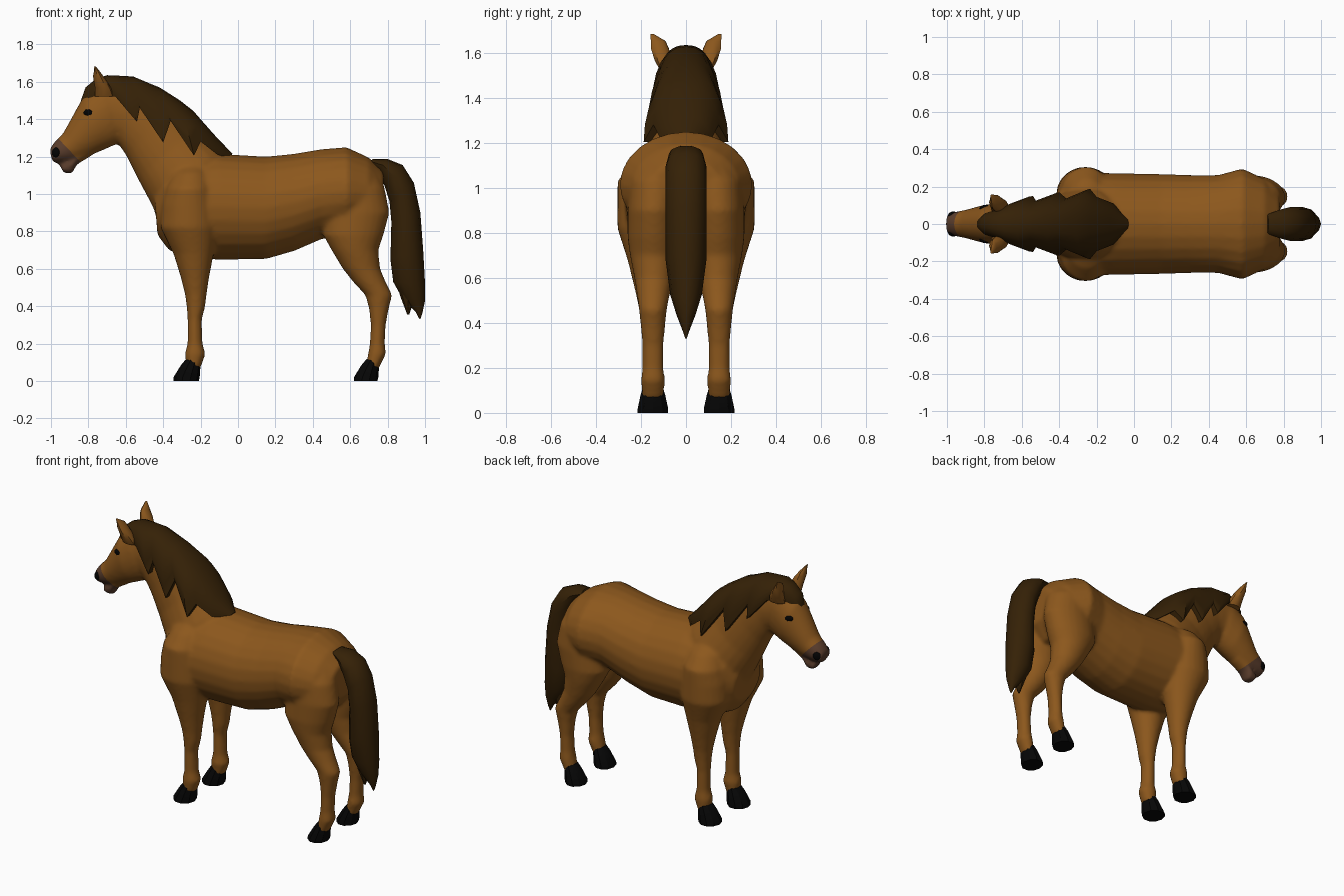
import bpy, bmesh, math
from mathutils import Vector


def material(name, rgb):
    m = bpy.data.materials.new(name)
    m.diffuse_color = (*rgb, 1)
    return m


COAT = material("brown coat", (0.262, 0.096, 0.012))
HAIR = material("dark hair", (0.035, 0.015, 0.002))
MUZZLE = material("muzzle brown", (0.105, 0.048, 0.026))
HOOF = material("black hoof", (0.002, 0.002, 0.002))
EYE = material("eye black", (0.001, 0.001, 0.001))


def skin(bm, rings):
    """Close a row of point rings into a solid."""
    rows = [[bm.verts.new(p) for p in r] for r in rings]
    n = len(rows[0])
    for a, b in zip(rows, rows[1:]):
        for i in range(n):
            j = (i + 1) % n
            bm.faces.new((a[i], a[j], b[j], b[i]))
    bm.faces.new(rows[0])
    bm.faces.new(rows[-1])


def loft(bm, sections, n=24, side=1):
    """Each section: side-view end points (x1,z1)-(x2,z2), half width, centre y."""
    rings = []
    for x1, z1, x2, z2, w, *yc in sections:
        y0 = yc[0] if yc else 0
        ring = []
        for i in range(n):
            t = 2 * math.pi * i / n
            c = math.cos(t)
            ring.append(((x1 + x2) / 2 + c * (x1 - x2) / 2,
                         side * (y0 + w * math.sin(t)),
                         (z1 + z2) / 2 + c * (z1 - z2) / 2))
        rings.append(ring)
    skin(bm, rings)


def finish(bm, name, mat, angle=40):
    bmesh.ops.recalc_face_normals(bm, faces=bm.faces)
    me = bpy.data.meshes.new(name)
    bm.to_mesh(me)
    bm.free()
    me.materials.append(mat)
    me.shade_smooth()
    me.set_sharp_from_angle(angle=math.radians(angle))
    ob = bpy.data.objects.new(name, me)
    bpy.context.collection.objects.link(ob)
    return ob


def flat(rows):
    """Horizontal sections: z, front x, back x, half width, centre y."""
    return [(f, z, b, z, w, y) for z, f, b, w, y in rows]


TRUNK = [(-.45, 1.02, -.43, .78, .13), (-.40, 1.13, -.37, .70, .21),
         (-.25, 1.20, -.27, .66, .275), (-.10, 1.215, -.10, .648, .272),
         (.15, 1.20, .15, .652, .267), (.30, 1.215, .30, .695, .262),
         (.45, 1.24, .45, .76, .262), (.58, 1.25, .58, .78, .297),
         (.70, 1.195, .70, .80, .24), (.78, 1.12, .775, .90, .15)]
NECK = [(-.41, .80, -.03, 1.18, .20), (-.455, .93, -.10, 1.24, .20),
        (-.535, 1.08, -.22, 1.36, .145), (-.595, 1.20, -.36, 1.48, .118),
        (-.64, 1.27, -.52, 1.575, .10), (-.70, 1.30, -.66, 1.60, .092)]
HEAD = [(-.62, 1.60, -.60, 1.30, .08), (-.74, 1.59, -.65, 1.265, .10),
        (-.825, 1.525, -.72, 1.235, .108), (-.88, 1.425, -.80, 1.20, .092),
        (-.935, 1.325, -.86, 1.178, .076), (-.98, 1.28, -.925, 1.17, .066),
        (-1.008, 1.24, -.99, 1.165, .05)]
LIP = [(-.77, 1.28, -.79, 1.20, .05), (-.86, 1.23, -.865, 1.155, .05),
       (-.91, 1.185, -.885, 1.11, .05), (-.955, 1.155, -.93, 1.11, .038)]
EAR = [(-.765, 1.52, -.66, 1.52, .035, .08), (-.765, 1.57, -.675, 1.56, .04, .10),
       (-.775, 1.63, -.705, 1.61, .041, .116), (-.77, 1.655, -.735, 1.65, .034, .124),
       (-.768, 1.685, -.758, 1.68, .008, .150)]
FRONT_LEG = flat([(1.18, -.30, -.19, .05, .09), (1.11, -.35, -.15, .11, .13),
                  (1.03, -.39, -.125, .155, .150), (.94, -.41, -.11, .148, .157),
                  (.82, -.415, -.105, .14, .165), (.68, -.345, -.13, .105, .155),
                  (.55, -.305, -.155, .078, .15), (.46, -.283, -.168, .062, .147),
                  (.40, -.275, -.175, .055, .147), (.33, -.27, -.193, .046, .147),
                  (.20, -.27, -.19, .046, .147), (.145, -.285, -.173, .054, .147),
                  (.07, -.275, -.20, .046, .147)])
HIND_LEG = flat([(1.17, .54, .68, .05, .08), (1.12, .50, .74, .09, .11),
                 (1.03, .47, .785, .118, .132), (.90, .46, .81, .118, .142),
                 (.78, .455, .778, .117, .143),
                 (.70, .50, .75, .107, .142), (.60, .56, .76, .088, .142),
                 (.53, .615, .79, .074, .145), (.46, .68, .825, .062, .147),
                 (.39, .70, .807, .055, .147), (.30, .71, .79, .047, .147),
                 (.20, .705, .785, .047, .147), (.145, .695, .792, .054, .147),
                 (.06, .68, .75, .046, .147)])

# Body, neck, head and legs fused into one smooth skin
bm = bmesh.new()
for part in (TRUNK, NECK, HEAD, LIP):
    loft(bm, part)
for s in (1, -1):
    for part in (FRONT_LEG, HIND_LEG):
        loft(bm, part, side=s)
body = finish(bm, "horse_body", COAT)
rm = body.modifiers.new("fuse", 'REMESH')
rm.mode = 'VOXEL'
rm.voxel_size = 0.012
sm = body.modifiers.new("soften", 'SMOOTH')
sm.factor = 0.5
sm.iterations = 7
fused = bpy.data.meshes.new_from_object(
    body.evaluated_get(bpy.context.evaluated_depsgraph_get()))
body.modifiers.clear()
fused.materials.clear()
fused.materials.append(COAT)
fused.materials.append(MUZZLE)

# Muzzle colour: cut along a slanted plane and colour the faces ahead of it
bm = bmesh.new()
bm.from_mesh(fused)
point, ahead = Vector((-.95, 0, 1.285)), Vector((-.73, 0, -.69))
faces = [f for f in bm.faces if f.calc_center_median().z > 1.08
         and f.calc_center_median().x < -.75]
geom = faces + list({e for f in faces for e in f.edges}) + list({v for f in faces for v in f.verts})
bmesh.ops.bisect_plane(bm, geom=geom, plane_co=point, plane_no=ahead)
for f in bm.faces:
    c = f.calc_center_median()
    f.material_index = int(c.z > 1.08 and c.x < -.75 and (c - point).dot(ahead) > 0)
bm.to_mesh(fused)
bm.free()
fused.shade_smooth()
body.data = fused

# Ears
for s, label in ((1, "left"), (-1, "right")):
    bm = bmesh.new()
    loft(bm, EAR, n=10, side=s)
    finish(bm, f"ear_{label}", COAT)

# Hooves
for name, heel, toe in (("front_hoof", -.205, -.345), ("hind_hoof", .75, .62)):
    for s, label in ((1, "left"), (-1, "right")):
        bm = bmesh.new()
        loft(bm, [(toe, 0, heel - .005, 0, .071, .147), (toe, .02, heel, .02, .071, .147),
                  (toe + .04, .085, heel + .004, .075, .057, .147),
                  (toe + .068, .118, heel, .10, .047, .147)], n=10, side=s)
        finish(bm, f"{name}_{label}", HOOF, 30)

# Mane: arches over the crest (crest x,z, edge x,z, half width), edge zigzags into locks
MANE = [(-.84, 1.50, -.835, 1.47, .025), (-.815, 1.57, -.79, 1.49, .06),
        (-.76, 1.615, -.72, 1.53, .08), (-.70, 1.635, -.655, 1.52, .11),
        (-.63, 1.632, -.54, 1.385, .15), (-.56, 1.628, -.525, 1.46, .125),
        (-.47, 1.59, -.40, 1.275, .170), (-.42, 1.57, -.36, 1.39, .135),
        (-.31, 1.50, -.235, 1.205, .188), (-.24, 1.445, -.20, 1.28, .145),
        (-.13, 1.32, -.11, 1.21, .11), (-.03, 1.215, -.04, 1.19, .03)]
bm = bmesh.new()
rings = []
for cx, cz, ex, ez, w in MANE:
    ring = []
    for i in range(13):
        t = math.pi * (i / 12 - .5)
        k = math.cos(t)
        y = math.copysign(abs(math.sin(t)) ** .85, t) * w
        ring.append((ex + (cx - ex) * k, y, ez + (cz - ez) * k))
    rings.append(ring)
skin(bm, rings)
finish(bm, "mane", HAIR, 35)

# Tail with a second short lock at the tip
bm = bmesh.new()
loft(bm, [(.70, 1.16, .72, 1.187, .05), (.75, 1.12, .80, 1.187, .075),
          (.785, 1.04, .88, 1.155, .09), (.81, .96, .94, 1.06, .092),
          (.82, .85, .975, .90, .092), (.815, .65, .99, .70, .09),
          (.83, .53, 1.0, .52, .07), (.88, .44, 1.0, .43, .042),
          (.95, .37, .985, .36, .015), (.968, .335, .975, .33, .004)], n=12)
loft(bm, [(.84, .62, .95, .62, .06), (.865, .46, .95, .46, .04),
          (.905, .355, .915, .355, .006)], n=8)
finish(bm, "tail", HAIR)


# Eyes and nostrils
def bead(name, loc, size, mat, tilt):
    bpy.ops.mesh.primitive_uv_sphere_add(segments=14, ring_count=8, radius=1, location=loc)
    ob = bpy.context.object
    ob.name = ob.data.name = name
    ob.scale = size
    ob.rotation_euler = tilt
    ob.data.materials.append(mat)
    ob.data.shade_smooth()


for s, label in ((1, "left"), (-1, "right")):
    bead(f"eye_{label}", (-.80, s * .087, 1.432), (.027, .014, .021), EYE, (s * -.3, .2, s * .25))
    bead(f"nostril_{label}", (-.974, s * .050, 1.222), (.024, .015, .027), EYE, (0, .3, s * .5))
